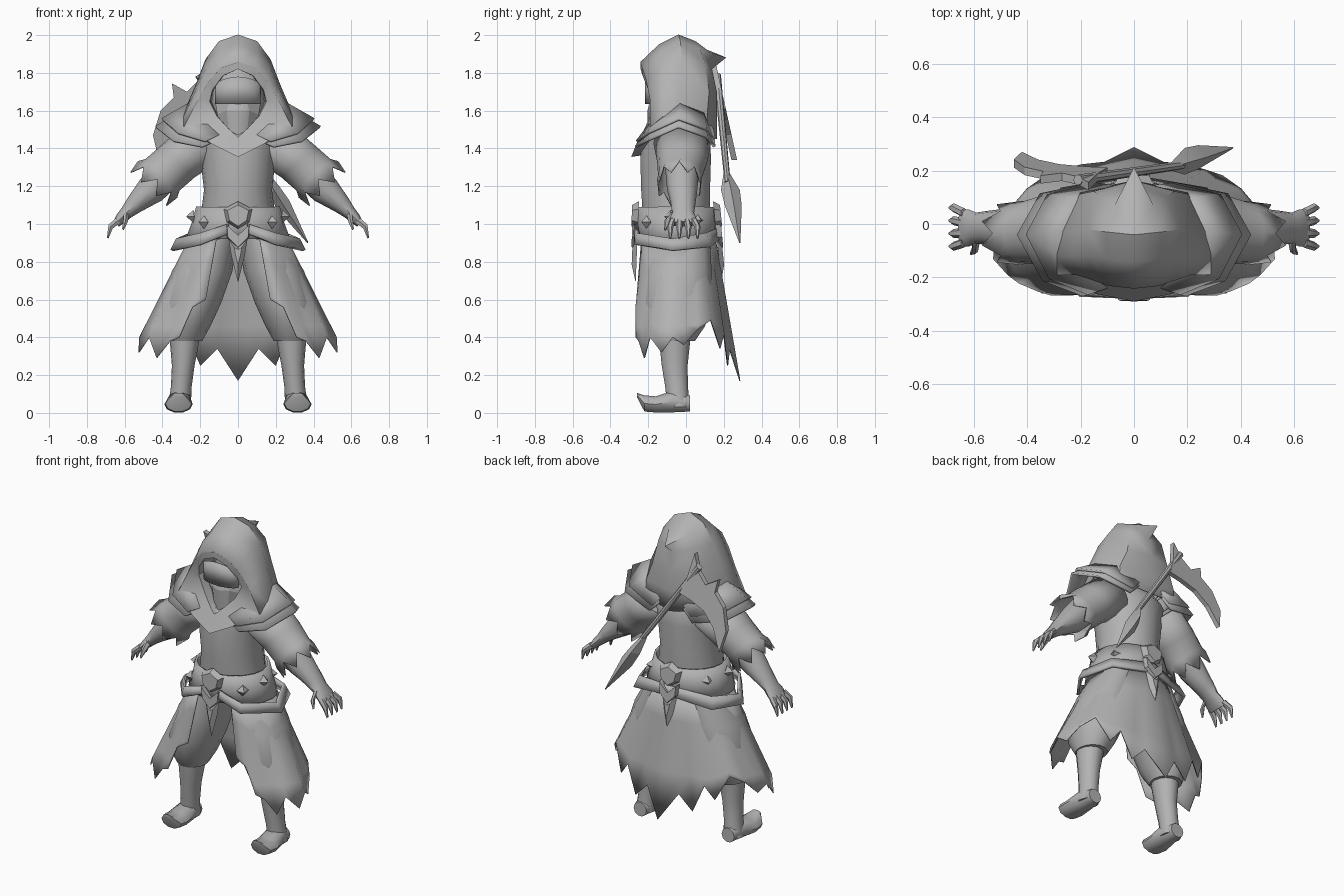
import bpy, bmesh, math
from mathutils import Vector

default_cube = bpy.data.objects.get("Cube")
if default_cube:
    bpy.data.objects.remove(default_cube, do_unlink=True)

grey = bpy.data.materials.new("plain_grey")
grey.use_nodes = True
grey.diffuse_color = (0.45, 0.45, 0.45, 1)
grey.node_tree.nodes["Principled BSDF"].inputs["Base Color"].default_value = grey.diffuse_color

X_AXIS, Y_AXIS, Z_AXIS = Vector((1, 0, 0)), Vector((0, 1, 0)), Vector((0, 0, 1))


def build(name, verts, faces, mirror=False, thickness=0, angle=40):
    """Make a mesh object with optional mirroring and thickness."""
    mesh = bpy.data.meshes.new(name)
    mesh.from_pydata([tuple(v) for v in verts], [], faces)
    bm = bmesh.new()
    bm.from_mesh(mesh)
    bmesh.ops.remove_doubles(bm, verts=bm.verts, dist=0.0005)
    bmesh.ops.recalc_face_normals(bm, faces=bm.faces)
    bm.to_mesh(mesh)
    bm.free()
    mesh.materials.append(grey)
    obj = bpy.data.objects.new(name, mesh)
    bpy.context.collection.objects.link(obj)
    if mirror:
        obj.modifiers.new("Mirror", "MIRROR").merge_threshold = 0.002
    if thickness:
        solid = obj.modifiers.new("Solidify", "SOLIDIFY")
        solid.thickness = thickness
        solid.offset = 0
    bpy.ops.object.select_all(action="DESELECT")
    obj.select_set(True)
    bpy.context.view_layer.objects.active = obj
    bpy.ops.object.shade_smooth_by_angle(angle=math.radians(angle))
    return obj


def grid(name, rows, **options):
    """Skin equal-length rows of points with quads."""
    n = len(rows[0])
    faces = [(r * n + c, r * n + c + 1, (r + 1) * n + c + 1, (r + 1) * n + c)
             for r in range(len(rows) - 1) for c in range(n - 1)]
    return build(name, [p for row in rows for p in row], faces, **options)


def tube(name, rings, a=X_AXIS, b=Y_AXIS, sides=14, caps=True, jag=None, **options):
    """Loft ellipses (x, y, z, radius_a, radius_b); jag staggers the last ring."""
    verts, faces = [], []
    for i, (x, y, z, ra, rb) in enumerate(rings):
        for k in range(sides):
            t = math.tau * k / sides
            p = Vector((x, y, z)) + a * ra * math.cos(t) + b * rb * math.sin(t)
            if jag and i == len(rings) - 1:
                p += jag * (1 if k % 2 else -1)
            verts.append(p)
    for i in range(len(rings) - 1):
        for k in range(sides):
            m = (k + 1) % sides
            faces.append((i * sides + k, i * sides + m, (i + 1) * sides + m, (i + 1) * sides + k))
    if caps:
        faces.append(tuple(range(sides)))
        faces.append(tuple(range(len(verts) - sides, len(verts))))
    return build(name, verts, faces, **options)


def plate(name, outline, depth, taper=1.0):
    """Extrude an outline of 3D points along depth, shrinking the far side by taper."""
    n = len(outline)
    pts = [Vector(p) for p in outline]
    middle = sum(pts, Vector()) / n
    faces = [tuple(range(n)), tuple(range(n, 2 * n))]
    faces += [(i, (i + 1) % n, (i + 1) % n + n, i + n) for i in range(n)]
    return build(name, pts + [middle.lerp(p, taper) + depth for p in pts], faces, angle=20)


# Body
tube("torso", [(0, -.05, .92, .2, .17), (0, -.05, 1.02, .2, .18), (0, -.055, 1.18, .18, .185),
               (0, -.055, 1.35, .2, .19), (0, -.05, 1.45, .22, .18), (0, -.03, 1.52, .16, .11)], sides=18)
tube("trouser_leg", [(.12, -.03, .94, .12, .16), (.19, -.04, .75, .16, .18), (.25, -.05, .58, .16, .185),
                     (.27, -.05, .46, .125, .155), (.28, -.05, .38, .09, .1)], mirror=True)
tube("boot_shaft", [(.28, -.06, .43, .085, .09), (.29, -.06, .25, .06, .07),
                    (.3, -.05, .14, .055, .062), (.31, -.04, .03, .06, .06)], mirror=True)
tube("boot_foot", [(.31, .02, .05, .045, .045), (.31, -.07, .06, .065, .06), (.315, -.16, .045, .075, .045),
                   (.315, -.22, .05, .07, .045), (.315, -.26, .095, .03, .012)],
     b=Z_AXIS, sides=10, mirror=True)

# Arms
arm_dir = Vector((.68, 0, -.73))
arm_up = Vector((.73, 0, .68))
tube("sleeve", [(.19, -.02, 1.43, .15, .13), (.32, -.02, 1.33, .13, .12), (.4, -.03, 1.26, .115, .12),
                (.45, -.035, 1.21, .115, .14)], a=Y_AXIS, b=arm_up, sides=16, caps=False,
     jag=arm_dir * .035, mirror=True, thickness=.006)
tube("forearm_and_palm", [(.36, -.02, 1.29, .09, .09), (.46, -.02, 1.18, .08, .08), (.55, -.015, 1.1, .064, .05),
                          (.59, -.015, 1.06, .058, .036), (.62, -.015, 1.03, .07, .03), (.645, -.015, 1.0, .07, .02)],
     a=Y_AXIS, b=arm_up, sides=12, mirror=True)
for i in range(4):
    y = -.07 + .037 * i
    spread = (y + .015) * 1.3 - .012
    tube("finger_%d" % (i + 1), [(.635, y, 1.02, .018, .02), (.675, spread, .985, .017, .017),
                                 (.69, spread, .925, .006, .006)],
         a=Y_AXIS, b=arm_up, sides=6, mirror=True)
tube("thumb", [(.59, -.05, 1.06, .028, .022), (.595, -.095, 1.02, .018, .017), (.61, -.11, .97, .006, .006)],
     a=Y_AXIS, b=arm_up, sides=6, mirror=True)

# Hood: rows run from the face rim around the side to the back
hood_rows = [
    [(0, -.24, 1.855), (0, -.14, 1.95), (0, -.04, 2.0), (0, .05, 1.965), (0, .11, 1.92)],
    [(.09, -.23, 1.825), (.1, -.13, 1.91), (.1, -.03, 1.965), (.07, .07, 1.925), (0, .21, 1.88)],
    [(.15, -.21, 1.76), (.165, -.12, 1.83), (.17, -.02, 1.87), (.12, .1, 1.85), (0, .135, 1.82)],
    [(.21, -.19, 1.66), (.22, -.12, 1.71), (.22, -.03, 1.74), (.15, .12, 1.7), (0, .16, 1.7)],
    [(.285, -.19, 1.515), (.285, -.12, 1.57), (.28, -.03, 1.6), (.2, .11, 1.58), (0, .16, 1.58)],
    [(.15, -.26, 1.43), (.25, -.17, 1.5), (.28, -.03, 1.54), (.2, .12, 1.48), (0, .16, 1.45)],
]
grid("hood", hood_rows, mirror=True, thickness=.006)
rim_outer = [row[0] for row in hood_rows] + [(0, -.29, 1.355)]
rim_inner = [(0, -.24, 1.82), (.08, -.23, 1.785), (.135, -.2, 1.71), (.15, -.18, 1.65),
             (.11, -.19, 1.57), (.05, -.22, 1.505), (0, -.24, 1.46)]
lining = [(x * .95, -.06, z) for x, y, z in rim_inner]
grid("hood_rim", [rim_outer, rim_inner, lining], mirror=True, angle=30)
# Collar underside closing the front of the hood
grid("collar_underside", [rim_outer[4:], [(x * .7, -.1, z + .03) for x, y, z in rim_outer[4:]]], mirror=True)

# Face inside the hood
tube("head", [(0, -.02, 1.5, .09, .06), (0, -.02, 1.65, .14, .08), (0, -.02, 1.77, .12, .08),
              (0, -.02, 1.85, .05, .04)])
arc = [(.12 * math.sin(t), -.165 - .05 * math.cos(t)) for t in
       [math.radians(15 * k) for k in range(-6, 7)]]
grid("visor", [[(x, y, 1.78 - 2.5 * x * x) for x, y in arc], [(x, y, 1.635) for x, y in arc]], thickness=.006)
grid("mask", [[(0, -.19, 1.64), (.05, -.17, 1.64), (.12, -.12, 1.64)],
              [(0, -.205, 1.6), (.06, -.175, 1.6), (.11, -.13, 1.58)],
              [(0, -.2, 1.47), (.05, -.17, 1.5), (.1, -.12, 1.53)]], mirror=True, angle=15)

# Layered shoulder mantle, tucked under the hood
pad_inner = [(.1, -.235, 1.46), (.21, -.16, 1.56), (.25, -.03, 1.63), (.2, .09, 1.58), (.08, .14, 1.49)]
pad_outer = [(.19, -.265, 1.42), (.34, -.21, 1.45), (.435, -.04, 1.525), (.35, .11, 1.47), (.15, .15, 1.42)]
for name, reach, drop in (("upper_shoulder_pad", .82, .01), ("lower_shoulder_pad", 1, -.012)):
    inner = [Vector(p) + Z_AXIS * drop for p in pad_inner]
    outer = [Vector(p).lerp(Vector(q), reach) + Z_AXIS * drop for p, q in zip(pad_inner, pad_outer)]
    grid(name, [inner, outer], mirror=True, thickness=.014, angle=25)

# Ragged skirt, open at the front; only the last row follows the torn hem
hem = [(.17, -.26, .6), (.24, -.265, .56), (.31, -.265, .4), (.36, -.25, .38), (.43, -.22, .29),
       (.47, -.19, .4), (.525, -.13, .32), (.52, -.07, .4), (.5, -.01, .36), (.46, .06, .44),
       (.4, .13, .49), (.33, .18, .34), (.27, .2, .42), (.2, .22, .25), (.11, .23, .34), (0, .285, .17)]
waist, lower = [], []
for i, point in enumerate(hem):
    t = math.radians(-64 + 154 * i / (len(hem) - 1))
    w = Vector((.26 * math.cos(t), -.05 + .205 * math.sin(t), .92))
    waist.append(w)
    lower.append(w.lerp(Vector(point), min(.95, (w.z - .46) / (w.z - point[2]))))
skirt_rows = [[w.lerp(q, f) for w, q in zip(waist, lower)] for f in (0, .33, .67, 1)]
grid("skirt", skirt_rows + [hem], mirror=True, thickness=.006, angle=60)

# Belt and hip bands
tube("belt", [(0, -.05, .92, .27, .21), (0, -.05, 1.0, .24, .205), (0, -.055, 1.09, .215, .2)],
     sides=20, caps=False, thickness=.014)
band_top = [(.05, -.265, 1.0), (.2, -.25, .95), (.32, -.07, .92), (.25, .1, .95), (0, .17, .98)]
band_low = [(.05, -.27, .95), (.2, -.265, .89), (.35, -.07, .86), (.27, .13, .88), (0, .175, .92)]
grid("hip_band", [band_top, band_low], mirror=True, thickness=.018, angle=20)
for i, (x, y, z) in enumerate([(.18, -.21, 1.01), (.235, -.08, 1.04), (.19, .06, 1.02)]):
    out = Vector((x, y + .05, 0)).normalized()
    side = Z_AXIS.cross(out)
    base = [Vector((x, y, z)) + d * .035 for d in (side, Z_AXIS, -side, -Z_AXIS)]
    build("belt_stud_%d" % (i + 1), base + [Vector((x, y, z)) + out * .04],
          [(0, 1, 4), (1, 2, 4), (2, 3, 4), (3, 0, 4), (0, 1, 2, 3)], mirror=True, angle=10)

# Buckle with hanging chevrons and pendant, front and back
ornaments = {
    "buckle": (.035, .75, [(0, 1.12), (.075, 1.08), (.06, 1.01), (0, .97), (-.06, 1.01), (-.075, 1.08)]),
    "chevron": (.03, .9, [(0, .94), (.065, 1.0), (.06, .93), (0, .87), (-.06, .93), (-.065, 1.0)]),
    "pendant": (.025, .4, [(0, .89), (.05, .92), (.035, .83), (0, .69), (-.035, .83), (-.05, .92)]),
}
for place, face_y, slope, facing in (("front", -.25, -.04, -Y_AXIS), ("back", .145, .1, Y_AXIS)):
    for name, (depth, taper, outline) in ornaments.items():
        points = [(x, face_y + slope * (1.1 - z), z) for x, z in outline]
        plate(place + "_" + name, points, facing * depth, taper)

# Axe slung across the back
haft_side = Vector((.83, 0, .55))
tube("axe_haft", [(-.21, .165, 1.79, .02, .02), (.18, .22, 1.22, .016, .016)], a=haft_side, sides=8)
tube("axe_spear_end", [(.14, .215, 1.27, .016, .016), (.19, .235, 1.18, .035, .05),
                       (.24, .25, 1.1, .04, .045), (.37, .285, .9, .003, .003)], a=haft_side, sides=4, angle=10)
blade = [(-.17, 1.86), (-.21, 1.76), (-.27, 1.7), (-.35, 1.745), (-.34, 1.67), (-.41, 1.6), (-.45, 1.47),
         (-.42, 1.34), (-.36, 1.47), (-.28, 1.55), (-.18, 1.59), (-.1, 1.61), (-.14, 1.72)]
plate("axe_blade", [(x, .15 + .22 * (1.75 - z), z) for x, z in blade], Y_AXIS * .03)
